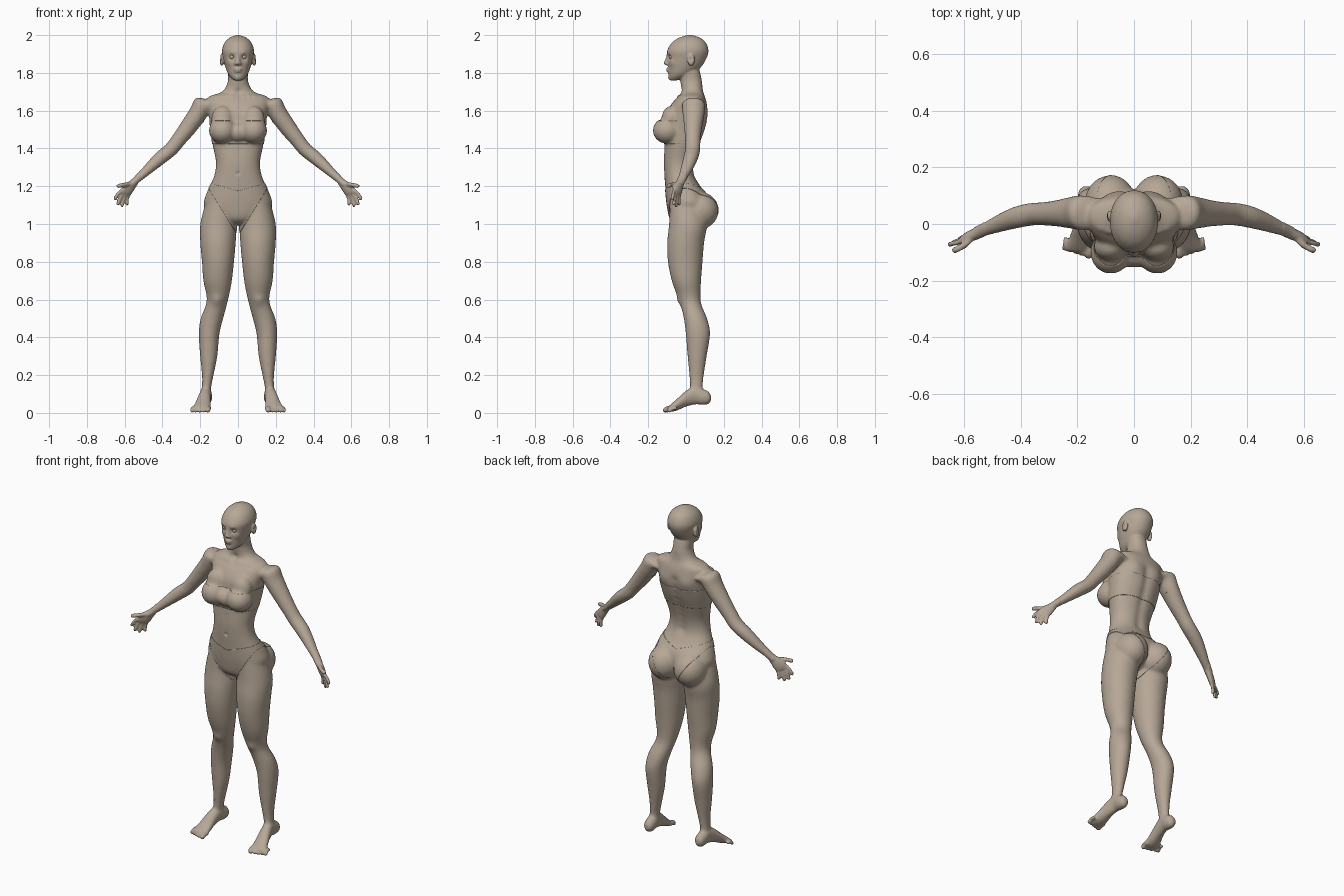
import bpy, bmesh, math
from mathutils import Vector, Matrix, kdtree

cube = bpy.data.objects.get("Cube")
if cube:
    bpy.data.objects.remove(cube, do_unlink=True)

X, Y, Z = Vector((1, 0, 0)), Vector((0, 1, 0)), Vector((0, 0, 1))
SEGMENTS, STEPS, VOXEL = 32, 4, 0.006

skin = bpy.data.materials.new("warm clay")
skin.use_nodes = True
skin.diffuse_color = (0.47, 0.39, 0.31, 1)
skin.node_tree.nodes["Principled BSDF"].inputs["Base Color"].default_value = skin.diffuse_color

figure = bmesh.new()


def smooth_rows(rows):
    """Catmull-Rom interpolation of cross-section rows."""
    rows = [Vector(row) for row in rows]
    result = []
    for i in range(len(rows) - 1):
        before, start = rows[max(i - 1, 0)], rows[i]
        end, after = rows[i + 1], rows[min(i + 2, len(rows) - 1)]
        for step in range(STEPS):
            t = step / STEPS
            tangent = (end - before) * t + (before * 2 - start * 5 + end * 4 - after) * t * t
            tangent += (start * 3 - before - end * 3 + after) * t ** 3
            result.append(start + tangent / 2)
    return result + [rows[-1]]


def loft(rows, side, up, both=False, power=1.0):
    """Closed tube through rows of (x, y, z, half width, half depth)."""
    def shaped(value):
        return math.copysign(abs(value) ** power, value)

    for mirror in ((1, -1) if both else (1,)):
        rings = []
        for row in smooth_rows(rows):
            ring = []
            for k in range(SEGMENTS):
                angle = math.tau * k / SEGMENTS
                point = Vector(row[:3]) + side * row[3] * shaped(math.cos(angle)) + up * row[4] * shaped(math.sin(angle))
                point.x *= mirror
                ring.append(figure.verts.new(point))
            rings.append(ring)
        for low, high in zip(rings, rings[1:]):
            for k in range(SEGMENTS):
                n = (k + 1) % SEGMENTS
                figure.faces.new((low[k], low[n], high[n], high[k]))
        figure.faces.new(rings[0])
        figure.faces.new(rings[-1])


def ball(center, radii, both=True):
    """Ellipsoid, optionally on both sides."""
    for mirror in ((1, -1) if both else (1,)):
        place = Matrix.Translation((center[0] * mirror, center[1], center[2]))
        bmesh.ops.create_uvsphere(figure, u_segments=SEGMENTS, v_segments=SEGMENTS // 2, radius=1,
                                  matrix=place @ Matrix.Diagonal((*radii, 1)))


def digit(points, radius):
    """Rounded finger or toe on both sides."""
    points = [Vector(p) for p in points]
    direction = (points[-1] - points[0]).normalized()
    side = direction.cross(Z).normalized()
    rows = [(*p, radius, radius) for p in points]
    rows.append((*(points[-1] + direction * radius * 0.7), radius / 2, radius / 2))
    loft(rows, side, side.cross(direction), both=True)


# Torso and neck
loft([(0, 0, 1.0, .05, .05), (0, .005, 1.03, .12, .09), (0, .01, 1.1, .18, .11),
      (0, 0, 1.16, .168, .107), (0, -.017, 1.2, .15, .093), (0, -.035, 1.26, .125, .08),
      (0, -.037, 1.33, .117, .082), (0, -.022, 1.42, .135, .092), (0, -.005, 1.5, .145, .105),
      (0, .005, 1.58, .155, .11), (0, .018, 1.64, .165, .092), (0, .03, 1.675, .155, .07),
      (0, .033, 1.7, .085, .058), (0, .028, 1.75, .055, .057), (0, .02, 1.8, .052, .055),
      (0, .015, 1.83, .05, .05)], X, Y, power=.9)

# Bust, with the gap bridged by the bandeau, and seat
ball((.082, -.1, 1.495), (.07, .074, .068))
ball((.082, -.08, 1.555), (.06, .05, .07))
ball((0, -.1, 1.485), (.06, .052, .05), both=False)
ball((.085, .072, 1.07), (.09, .1, .098))

# Legs
loft([(.095, 0, 1.12, .075, .085), (.104, .01, 1.0, .096, .1), (.106, -.002, .9, .094, .098),
      (.106, -.004, .8, .085, .092), (.108, .002, .7, .076, .078), (.107, .015, .62, .06, .062),
      (.115, .027, .57, .056, .056), (.138, .05, .5, .06, .062), (.153, .063, .42, .055, .065),
      (.155, .059, .3, .046, .051), (.16, .056, .2, .031, .039), (.167, .055, .13, .025, .034),
      (.168, .06, .08, .026, .04)], X, Y, both=True)

# Feet and toes
loft([(.168, .132, .078, .012, .014), (.168, .118, .08, .026, .033), (.168, .09, .085, .031, .042),
      (.17, .05, .095, .03, .05), (.178, 0, .075, .034, .042), (.187, -.05, .042, .042, .03),
      (.193, -.08, .026, .048, .02), (.196, -.096, .019, .044, .012)], X, Z, both=True)
for i in range(5):
    size = .014 if i == 0 else .0095
    spread = .156 + .02 * i + (.004 if i else 0)
    reach = -.112 + .006 * i
    digit([(spread, reach + .04, .026), (spread + .002, reach + .015, .022), (spread + .004, reach, size)], size)

# Arms
arm_up = Vector((.75, 0, .66)).normalized()
loft([(.13, .04, 1.63, .055, .045), (.183, .04, 1.632, .062, .054), (.215, .04, 1.58, .058, .05),
      (.265, .038, 1.51, .048, .046), (.315, .036, 1.445, .042, .04), (.355, .035, 1.395, .041, .038),
      (.41, .025, 1.35, .04, .037), (.47, .005, 1.295, .034, .029), (.53, -.02, 1.24, .025, .021),
      (.562, -.035, 1.212, .024, .018)], Y, arm_up, both=True)

# Hands
across = Vector((.7, -.55, .45)).normalized()
forward = Vector((.6, -.2, -.75)).normalized()
loft([(.545, -.028, 1.226, .022, .018), (.57, -.038, 1.2, .031, .018), (.59, -.046, 1.175, .036, .016),
      (.602, -.05, 1.158, .032, .011)], across, across.cross(forward).normalized(), both=True)
knuckles = Vector((.598, -.05, 1.164))
for i, tip in enumerate([(.652, -.072, 1.134), (.636, -.065, 1.106), (.614, -.052, 1.096), (.588, -.037, 1.104)]):
    base = knuckles + across * (.028 - .0185 * i)
    bend = base.lerp(Vector(tip), .5) + Vector((.003, 0, .002))
    digit([base, bend, tip], .0088)
digit([(.565, -.042, 1.212), (.6, -.075, 1.208), (.634, -.093, 1.201)], .011)

# Head
loft([(0, -.068, 1.76, .016, .016), (0, -.055, 1.768, .03, .034), (0, -.033, 1.79, .05, .059),
      (0, -.008, 1.83, .067, .087), (0, .005, 1.88, .079, .105), (0, .01, 1.92, .085, .109),
      (0, .015, 1.96, .071, .09), (0, .019, 1.985, .046, .058), (0, .02, 1.998, .016, .02),
      (0, .02, 2.001, .004, .005)], X, Y, power=.95)
ball((.087, .027, 1.868), (.01, .02, .032))

# Nose and lips
loft([(0, -.094, 1.897, .008, .008), (0, -.1, 1.872, .009, .01), (0, -.107, 1.852, .013, .012),
      (0, -.1, 1.842, .012, .009)], X, Y)
ball((.011, -.1, 1.848), (.009, .009, .007))
ball((0, -.095, 1.82), (.021, .011, .006), both=False)
ball((0, -.093, 1.808), (.018, .012, .006), both=False)

# Fuse the parts into one skin
bmesh.ops.recalc_face_normals(figure, faces=figure.faces)
mesh = bpy.data.meshes.new("body")
figure.to_mesh(mesh)
figure.free()
body = bpy.data.objects.new("body", mesh)
bpy.context.collection.objects.link(body)
fuse = body.modifiers.new("fuse", "REMESH")
fuse.mode, fuse.voxel_size = "VOXEL", VOXEL
fused = bpy.data.meshes.new_from_object(body.evaluated_get(bpy.context.evaluated_depsgraph_get()))
body.modifiers.clear()
bm = bmesh.new()
bm.from_mesh(fused)
bpy.data.meshes.remove(fused)

# Soften the large joins more than the face, hands and feet
broad = [v for v in bm.verts if .12 < v.co.z < 1.74 and abs(v.co.x) < .53]
for turn in range(14):
    bmesh.ops.smooth_vert(bm, verts=broad if turn else bm.verts[:], factor=.5,
                          use_axis_x=True, use_axis_y=True, use_axis_z=True)

tree = kdtree.KDTree(len(bm.verts))
bm.verts.ensure_lookup_table()
for v in bm.verts:
    tree.insert(v.co, v.index)
tree.balance()


def dab(center, radius, push):
    """Soft sculpting stroke, mirrored when off the middle."""
    for mirror in ((1, -1) if center[0] else (1,)):
        spot = Vector((center[0] * mirror, center[1], center[2]))
        for place, index, distance in tree.find_range(spot, radius * 2.2):
            bm.verts[index].co += Vector((push[0] * mirror, push[1], push[2])) * math.exp(-(distance / radius) ** 2)


# Face
dab((.032, -.093, 1.884), .015, (0, .013, 0))
dab((.032, -.096, 1.905), .013, (0, -.004, 0))
dab((.05, -.075, 1.852), .018, (.003, -.003, 0))
dab((0, -.105, 1.797), .01, (0, .004, 0))
dab((0, -.09, 1.775), .015, (0, -.004, 0))
dab((.097, .022, 1.872), .011, (-.007, 0, 0))
# Collar bones, shoulder blades, navel and knees
for i in range(5):
    dab((.03 + .03 * i, -.04 + .006 * i, 1.678 + .002 * i), .014, (0, -.005, .002))
dab((0, -.03, 1.7), .016, (0, .008, 0))
dab((.085, .115, 1.58), .045, (0, .009, 0))
dab((0, -.12, 1.268), .009, (0, .01, 0))
dab((.112, -.035, .595), .028, (0, -.008, 0))
# Grooves of the spine and stomach
for i in range(9):
    dab((0, .05 + .008 * i, 1.27 + .04 * i), .026, (0, -.008, 0))
for i in range(4):
    dab((0, -.12, 1.29 + .03 * i), .018, (0, .002, 0))

for f in bm.faces:
    f.smooth = True
bm.to_mesh(mesh)
mesh.materials.clear()
mesh.materials.append(skin)


def garment(name, planes):
    """Thin cloth cut from the skin; each plane keeps what lies behind it."""
    cloth = bm.copy()
    for point, normal in [((0, 0, 1), -X)] + planes:
        bmesh.ops.bisect_plane(cloth, geom=cloth.verts[:] + cloth.edges[:] + cloth.faces[:],
                               plane_co=point, plane_no=normal, clear_outer=True)
    cloth.normal_update()
    for v in cloth.verts:
        offset = v.normal * .0025
        v.co += Vector((offset.x if v.co.x > .0001 else 0, offset.y, offset.z))
    data = bpy.data.meshes.new(name)
    cloth.to_mesh(data)
    cloth.free()
    data.materials.append(skin)
    piece = bpy.data.objects.new(name, data)
    bpy.context.collection.objects.link(piece)
    piece.modifiers.new("other half", "MIRROR")
    hem = piece.modifiers.new("hem", "SOLIDIFY")
    hem.thickness = .004


garment("bandeau", [((0, 0, 1.545), Z), ((0, 0, 1.425), -Z), ((.185, 0, 1.5), X)])
garment("briefs", [((0, 0, 1.175), Vector((-.27, 0, 1))), ((.045, 0, 1.01), Vector((1.64, 0, -1)))])
bm.free()

# Eyes
for label, mirror in (("left", 1), ("right", -1)):
    bpy.ops.mesh.primitive_uv_sphere_add(segments=SEGMENTS, ring_count=SEGMENTS // 2, radius=.0125,
                                         location=(.032 * mirror, -.0775, 1.884))
    eye = bpy.context.object
    eye.name = label + "_eye"
    eye.data.materials.append(skin)
    bpy.ops.object.shade_smooth()
